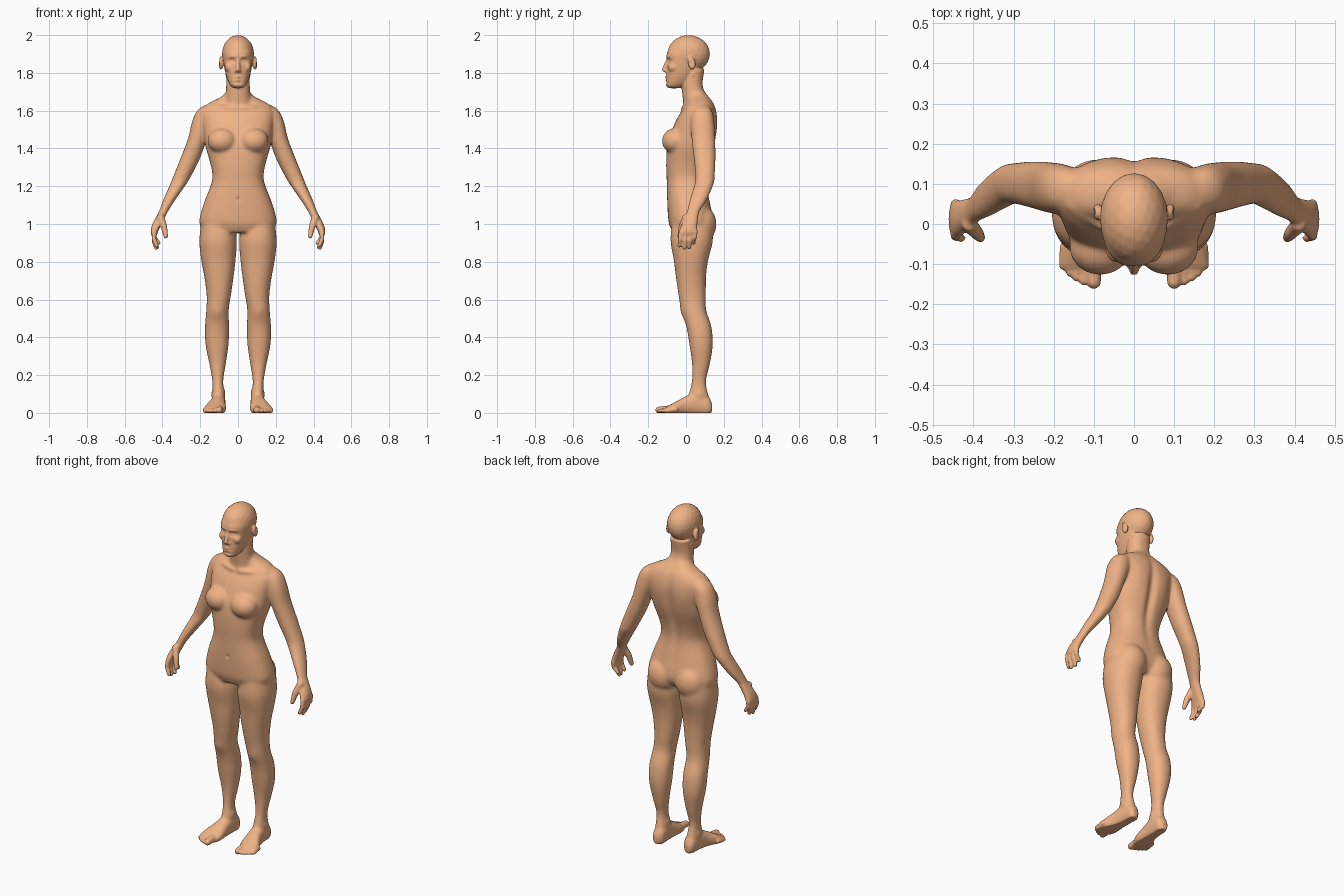
import bpy, bmesh, math
from mathutils import Vector, Matrix


def loft(bm, sections, axis='z', power=2.2, n=40, sub=4):
    """Skin rings given as (height, a_min, a_max, b_min, b_max), splined between."""
    rings = []
    last = len(sections) - 1
    for i in range(last):
        p = [sections[min(max(i + k, 0), last)] for k in (-1, 0, 1, 2)]
        for j in range(sub + (i == last - 1)):
            t = j / sub
            rings.append([0.5 * (2 * b + (c - a) * t + (2 * a - 5 * b + 4 * c - d) * t * t
                          + (3 * b - a - 3 * c + d) * t ** 3) for a, b, c, d in zip(*p)])
    loops = []
    for h, a0, a1, b0, b1 in rings:
        loop = []
        for k in range(n):
            ang = 2 * math.pi * k / n
            c, s = math.cos(ang), math.sin(ang)
            a = (a0 + a1) / 2 + (a1 - a0) / 2 * math.copysign(abs(c) ** (2 / power), c)
            b = (b0 + b1) / 2 + (b1 - b0) / 2 * math.copysign(abs(s) ** (2 / power), s)
            loop.append(bm.verts.new((a, b, h) if axis == 'z' else (a, h, b)))
        loops.append(loop)
    for lo, hi in zip(loops, loops[1:]):
        for k in range(n):
            bm.faces.new((lo[k], lo[(k + 1) % n], hi[(k + 1) % n], hi[k]))
    bm.faces.new(loops[0][::-1])
    bm.faces.new(loops[-1])


def ball(bm, pos, radii, tilt=0):
    m = Matrix.Translation(pos) @ Matrix.Rotation(tilt, 4, 'X') @ Matrix.Diagonal((*radii, 1))
    return bmesh.ops.create_icosphere(bm, subdivisions=3, radius=1, matrix=m)['verts']


def digit(bm, *joints):
    """Chain of rounded segments through (x, y, z, radius) joints."""
    for p, q in zip(joints, joints[1:]):
        tmp = bmesh.new()
        for j in (p, q):
            ball(tmp, j[:3], (j[3],) * 3)
        hull = bmesh.ops.convex_hull(tmp, input=tmp.verts)
        bmesh.ops.delete(tmp, geom=[v for v in hull['geom_interior']
                                    if isinstance(v, bmesh.types.BMVert)], context='VERTS')
        me = bpy.data.meshes.new("tmp")
        tmp.to_mesh(me)
        tmp.free()
        bm.from_mesh(me)
        bpy.data.meshes.remove(me)


bm = bmesh.new()

# leg
loft(bm, [(1.0, .02, .195, -.075, .14), (.91, .006, .205, -.082, .142), (.81, .013, .195, -.065, .118),
          (.73, .022, .18, -.055, .107), (.625, .037, .166, -.04, .105), (.545, .049, .168, -.026, .107),
          (.455, .047, .175, .002, .135), (.36, .05, .172, .018, .142), (.255, .065, .151, .032, .126),
          (.165, .078, .136, .03, .106), (.09, .07, .137, .012, .12), (.03, .067, .138, .0, .13)])
# foot and toes
loft(bm, [(.137, .09, .12, .005, .05), (.115, .068, .134, -.012, .09), (.06, .066, .14, -.012, .11),
          (0, .066, .152, -.012, .088), (-.06, .064, .178, -.012, .056), (-.1, .078, .185, -.01, .034),
          (-.112, .088, .18, 0, .026)], axis='y')
digit(bm, (.1, -.09, .02, .02), (.1, -.144, .015, .018))
for x, y in ((.126, -.143), (.144, -.133), (.16, -.121), (.176, -.105)):
    digit(bm, (x - .004, y + .05, .018, .013), (x, y, .011, .0105))
# arm and palm
loft(bm, [(1.63, .13, .175, .06, .11), (1.60, .12, .217, .035, .138), (1.54, .13, .244, .025, .15),
          (1.445, .165, .267, .03, .155), (1.34, .204, .308, .042, .156), (1.25, .25, .344, .05, .152),
          (1.21, .274, .36, .045, .146), (1.125, .333, .397, .018, .11), (1.06, .374, .422, .002, .07),
          (1.0, .404, .453, -.022, .06), (.96, .423, .462, -.037, .06), (.94, .43, .456, -.03, .054)])
# fingers and thumb
for y, zb, zt, x in ((-.026, .955, .885, .43), (.0, .95, .873, .434), (.026, .95, .876, .428),
                     (.049, .96, .9, .42)):
    digit(bm, (.444, y, zb, .0135), (.445, y - .004, (zb + zt) / 2, .012), (x, y - .009, zt, .0105))
digit(bm, (.41, .0, 1.035, .02), (.392, -.022, .985, .017), (.382, -.034, .935, .012))
# breast and buttock
ball(bm, (.084, -.058, 1.44), (.078, .07, .068), .25)
ball(bm, (.09, .078, 1.0), (.092, .084, .1))
# collarbone
digit(bm, (.018, -.018, 1.612, .012), (.08, -.008, 1.62, .01), (.16, .045, 1.622, .012))
# neck muscle running from behind the ear to the collarbone
digit(bm, (.05, .035, 1.79, .016), (.018, -.008, 1.62, .01))
# ear, nostril and cheekbone
ball(bm, (.09, .03, 1.852), (.014, .02, .036), .2)
digit(bm, (0, -.108, 1.812, .009), (.012, -.104, 1.809, .008))
ball(bm, (.045, -.065, 1.83), (.025, .03, .028))

# mirror the limbs to the other side
dup = bmesh.ops.duplicate(bm, geom=bm.verts[:] + bm.edges[:] + bm.faces[:])['geom']
bmesh.ops.scale(bm, vec=(-1, 1, 1), verts=[g for g in dup if isinstance(g, bmesh.types.BMVert)])
bmesh.ops.reverse_faces(bm, faces=[g for g in dup if isinstance(g, bmesh.types.BMFace)])

# torso
loft(bm, [(z, -w, w, f, b) for z, w, f, b in (
    (.955, .17, -.07, .11), (1.0, .204, -.09, .14), (1.05, .199, -.096, .14), (1.127, .175, -.1, .125),
    (1.23, .137, -.102, .108), (1.31, .144, -.105, .118), (1.41, .172, -.1, .148), (1.48, .182, -.08, .16),
    (1.55, .19, -.052, .166), (1.60, .19, -.022, .16), (1.64, .155, .005, .146), (1.67, .095, .01, .125),
    (1.70, .06, .01, .1))], power=2.4)
# neck
loft(bm, [(z, -w, w, f, b) for z, w, f, b in (
    (1.56, .08, -.02, .14), (1.63, .078, -.015, .138), (1.69, .066, -.02, .105),
    (1.74, .062, -.022, .088), (1.82, .062, -.02, .098))])
# skull and face
ball(bm, (0, .014, 1.9), (.085, .113, .1))
loft(bm, [(z, -w, w, f, b) for z, w, f, b in (
    (1.718, .022, -.09, -.04), (1.735, .042, -.106, .0), (1.77, .058, -.105, .04), (1.81, .069, -.103, .07),
    (1.86, .077, -.102, .09), (1.91, .078, -.1, .1), (1.95, .055, -.07, .08))], power=2.3)
# nose and lips
digit(bm, (0, -.099, 1.865, .009), (0, -.116, 1.817, .012))
for z, y in ((1.776, -.104), (1.764, -.102)):
    digit(bm, (-.022, y + .008, 1.77, .003), (0, y, z, .008), (.022, y + .008, 1.77, .003))

mesh = bpy.data.meshes.new("body")
bm.to_mesh(mesh)
bm.free()
body = bpy.data.objects.new("body", mesh)
bpy.context.collection.objects.link(body)
bpy.context.view_layer.objects.active = body
body.select_set(True)


def apply(kind, **props):
    mod = body.modifiers.new(kind.lower(), kind)
    for key, val in props.items():
        setattr(mod, key, val)
    bpy.ops.object.modifier_apply(modifier=mod.name)


# fuse the parts, then blend the broad areas more than hands, feet and face
apply('REMESH', mode='VOXEL', voxel_size=.005)
blend = body.vertex_groups.new(name="blend")
blend.add([v.index for v in body.data.vertices
           if .09 < v.co.z < 1.72 and not (abs(v.co.x) > .37 and v.co.z < 1.05)], 1, 'REPLACE')
apply('SMOOTH', factor=.5, iterations=40, vertex_group="blend")
apply('SMOOTH', factor=.5, iterations=4)

# soft pushes: (centre, radii, displacement), mirrored when off-centre
pushes = [
    ((.033, -.095, 1.864), (.019, .04, .012), (0, .015, 0)),      # eye socket
    ((.033, -.085, 1.863), (.011, .03, .006), (0, -.007, 0)),     # eyelid
    ((.03, -.095, 1.886), (.022, .03, .007), (0, -.004, 0)),      # brow
    ((0, -.11, 1.77), (.022, .03, .003), (0, .004, 0)),           # mouth line
    ((0, -.105, 1.748), (.03, .03, .007), (0, .005, 0)),          # below the lip
    ((.105, .028, 1.857), (.012, .01, .02), (-.007, 0, 0)),       # ear hollow
    ((0, .15, 1.4), (.025, .08, .2), (0, -.018, 0)),              # spine
    ((.085, .16, 1.5), (.05, .05, .08), (0, .005, 0)),            # shoulder blade
    ((0, -.1, 1.13), (.009, .03, .012), (0, .006, 0)),            # navel
    ((.11, -.03, .53), (.03, .04, .035), (0, -.005, 0)),          # kneecap
    ((.14, .07, .1), (.016, .02, .018), (.005, 0, 0)),            # outer ankle
    ((.07, .06, .115), (.016, .02, .018), (-.005, 0, 0)),         # inner ankle
]
pushes += [((-c[0], c[1], c[2]), r, (-d[0], d[1], d[2])) for c, r, d in pushes if c[0]]
for v in body.data.vertices:
    for c, r, d in pushes:
        q = sum(((a - b) / s) ** 2 for a, b, s in zip(v.co, c, r))
        if q < 6:
            v.co += Vector(d) * math.exp(-q)
    v.co.z = max(v.co.z, 0)

skin = bpy.data.materials.new("skin")
skin.diffuse_color = (.87, .45, .24, 1)
body.data.materials.clear()
body.data.materials.append(skin)
body.data.shade_smooth()
